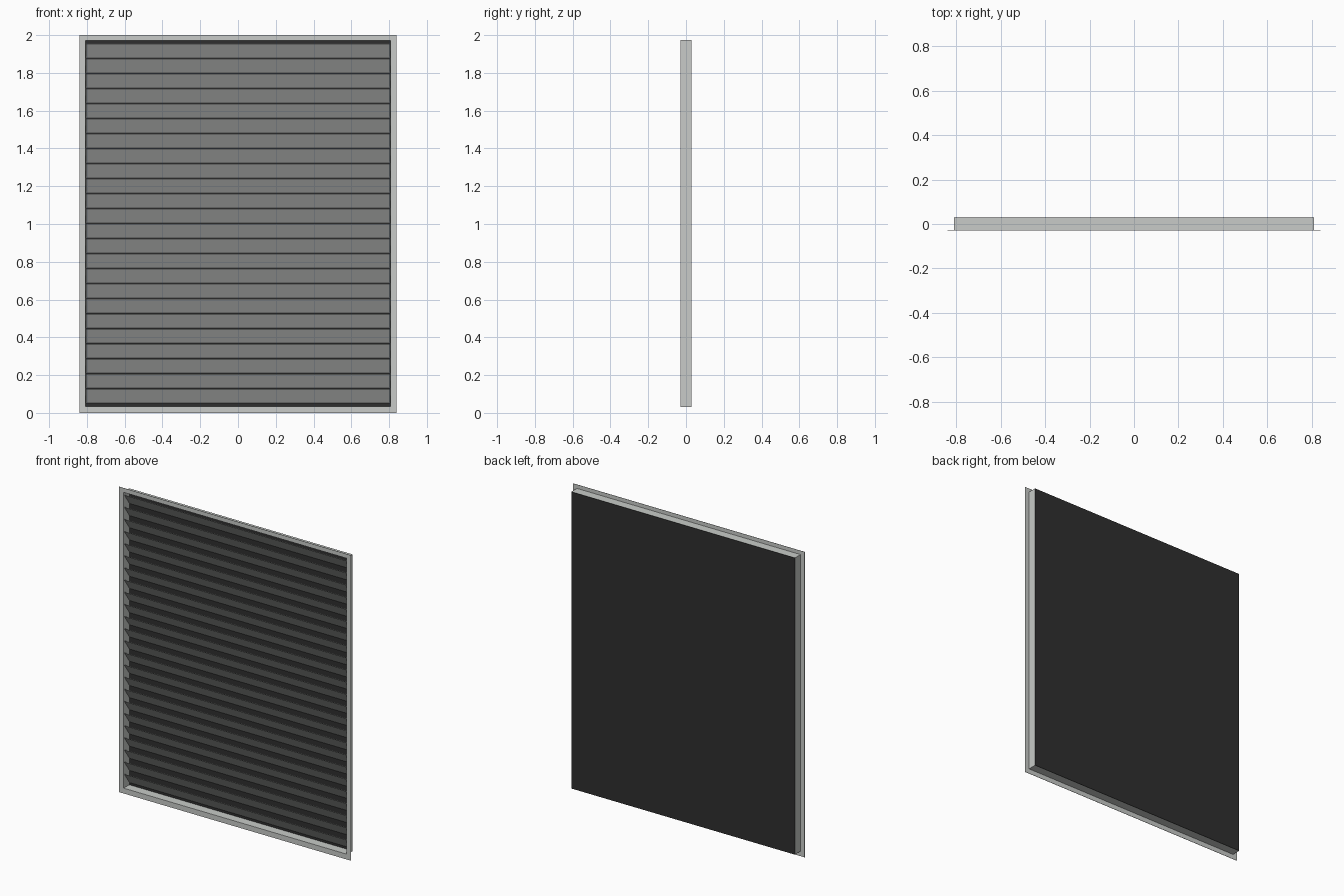
import bpy
import math

cube = bpy.data.objects.get("Cube")
if cube:
    bpy.data.objects.remove(cube, do_unlink=True)


def material(name, colour):
    mat = bpy.data.materials.new(name)
    mat.use_nodes = True
    mat.diffuse_color = colour
    mat.node_tree.nodes["Principled BSDF"].inputs["Base Color"].default_value = colour
    return mat


METAL = material("light grey metal", (0.58, 0.60, 0.58, 1))
DARK = material("dark backing", (0.028, 0.028, 0.028, 1))


def box(name, size, centre, mat, tilt=0):
    bpy.ops.mesh.primitive_cube_add(size=1, location=centre)
    ob = bpy.context.object
    ob.name = name
    ob.scale = size
    ob.rotation_euler.x = tilt
    bpy.ops.object.transform_apply(location=False, rotation=True, scale=True)
    ob.data.materials.append(mat)
    return ob


def ring(name, outer, inner, y0, y1, mat):
    """Rectangular ring, each rectangle given as (half width, bottom, top)."""
    def corners(rect, y):
        w, low, high = rect
        return [(-w, y, low), (w, y, low), (w, y, high), (-w, y, high)]

    loops = [corners(outer, y0), corners(inner, y0), corners(inner, y1), corners(outer, y1)]
    faces = []
    for k in range(4):
        a, b = 4 * k, 4 * ((k + 1) % 4)
        for i in range(4):
            j = (i + 1) % 4
            faces.append((a + i, a + j, b + j, b + i))
    mesh = bpy.data.meshes.new(name)
    mesh.from_pydata(sum(loops, []), [], faces)
    mesh.materials.append(mat)
    ob = bpy.data.objects.new(name, mesh)
    bpy.context.collection.objects.link(ob)
    return ob


FRONT, BACK = -0.03, 0.03
HALF, LOW, HIGH = 0.81, 0.032, 1.975
WALL = 0.003

# Wide flat flange around the front
ring("front_flange", (0.84, 0, 2), (HALF - WALL, LOW + WALL, HIGH - WALL),
     FRONT, FRONT + 0.002, METAL)

# Thin sheet walls running back from the flange
ring("frame_walls", (HALF, LOW, HIGH), (HALF - WALL, LOW + WALL, HIGH - WALL),
     FRONT + 0.002, BACK - 0.002, METAL)

# Dark panel closing the back
box("back_panel", (2 * HALF, 0.002, HIGH - LOW),
    (0, BACK - 0.001, (LOW + HIGH) / 2), DARK)

# Tilted slats, front edge high
COUNT, FIRST, LAST = 24, 0.05, 1.957
pitch = (LAST - FIRST) / COUNT
rise, depth = pitch - 0.005, 0.053
for i in range(COUNT):
    box(f"slat_{i + 1}", (2 * HALF - 0.012, 0.002, math.hypot(rise, depth)),
        (0, -0.001, FIRST + pitch * (i + 0.5)), METAL, math.atan2(depth, rise))
